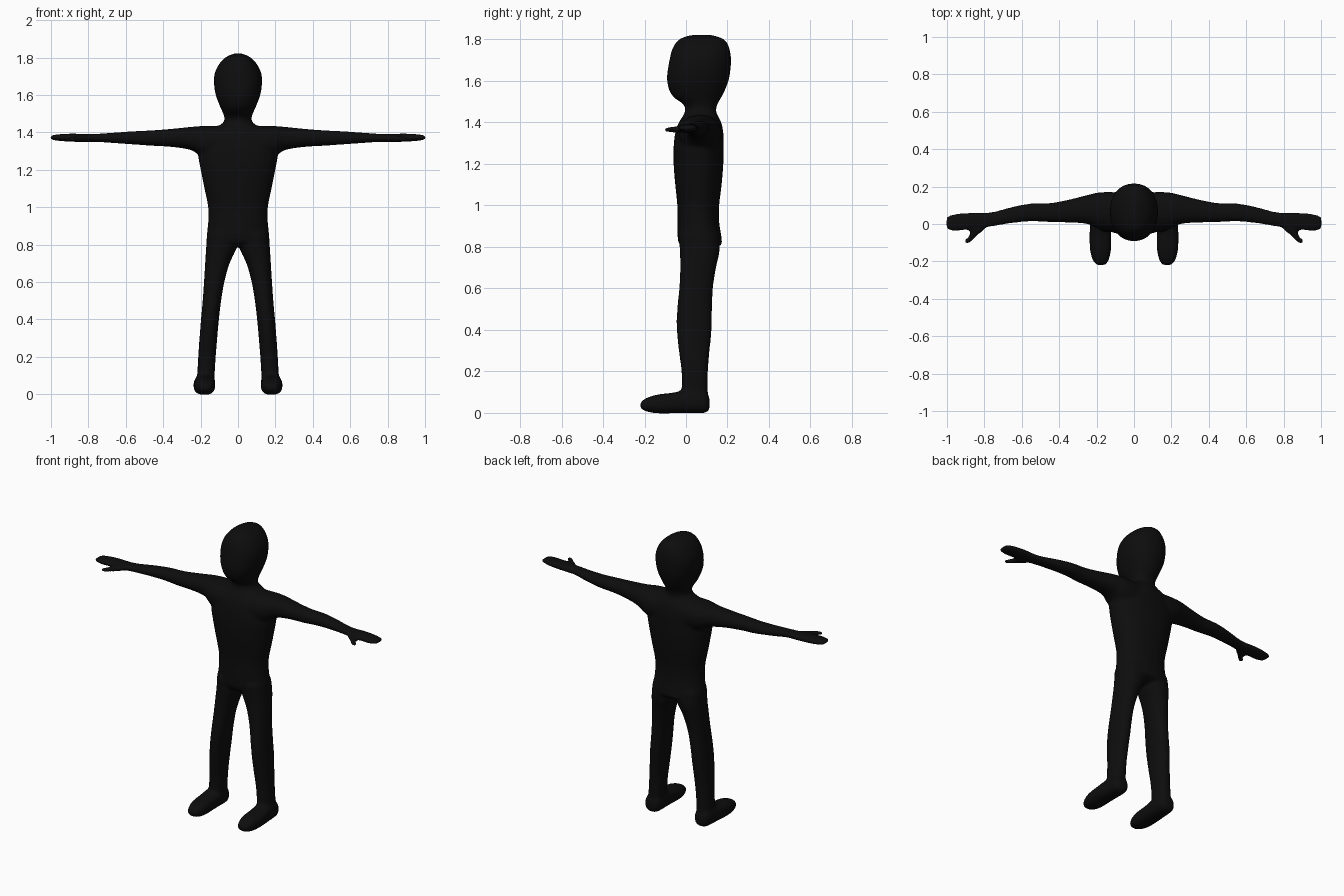
import bpy, bmesh, math
from mathutils import Vector

bm = bmesh.new()
SIDES = 28


def refine(rows, steps=4):
    """Catmull-Rom interpolation between the given sections."""
    out = []
    for i in range(len(rows) - 1):
        p = [rows[max(i - 1, 0)], rows[i], rows[i + 1], rows[min(i + 2, len(rows) - 1)]]
        for s in range(steps):
            t = s / steps
            out.append([0.5 * (2 * b + (c - a) * t + (2 * a - 5 * b + 4 * c - d) * t * t
                               + (3 * b - a - 3 * c + d) * t ** 3) for a, b, c, d in zip(*p)])
    return out + [list(rows[-1])]


def loft(rows, place, side=1, power=2.2):
    """Closed skin through sections (station, u min, u max, v min, v max)."""
    rings = []
    for s, u0, u1, v0, v1 in refine(rows):
        ring = []
        for k in range(SIDES):
            a = 2 * math.pi * k / SIDES
            c, n = math.cos(a), math.sin(a)
            u = (u0 + u1) / 2 + (u1 - u0) / 2 * math.copysign(abs(c) ** (2 / power), c)
            v = (v0 + v1) / 2 + (v1 - v0) / 2 * math.copysign(abs(n) ** (2 / power), n)
            p = Vector(place(s, u, v))
            p.x *= side
            ring.append(bm.verts.new(p))
        rings.append(ring)
    for r, q in zip(rings, rings[1:]):
        for k in range(SIDES):
            j = (k + 1) % SIDES
            bm.faces.new((r[k], r[j], q[j], q[k]))
    bm.faces.new(rings[0][::-1])
    bm.faces.new(rings[-1])


def upright(s, u, v):
    return (u, v, s)


def sideways(s, u, v):
    return (s, u, v)


def forward(s, u, v):
    return (u, s, v)


# Head and neck: height, half width, front, back
head = [(1.40, .09, -.01, .15), (1.45, .074, -.005, .145), (1.485, .074, -.01, .15),
        (1.52, .088, -.058, .17), (1.56, .105, -.083, .19), (1.62, .124, -.092, .21),
        (1.70, .128, -.08, .217), (1.755, .108, -.066, .21), (1.795, .075, -.04, .19),
        (1.815, .04, .0, .15), (1.823, .015, .04, .11)]
loft([(z, -w, w, f, b) for z, w, f, b in head], upright)

# Torso
torso = [(.79, .13, .0, .13), (.81, .165, -.03, .17), (.84, .168, -.04, .172), (.92, .16, -.041, .16),
         (1.0, .16, -.042, .16), (1.1, .18, -.052, .172), (1.2, .20, -.06, .18),
         (1.28, .213, -.06, .181), (1.35, .20, -.052, .18), (1.40, .16, -.035, .17),
         (1.43, .11, -.015, .155), (1.46, .07, .0, .14)]
loft([(z, -w, w, f, b) for z, w, f, b in torso], upright)

arm = [(.08, -.04, .17, 1.26, 1.435), (.18, -.03, .17, 1.265, 1.435), (.25, .0, .155, 1.305, 1.43),
       (.35, .008, .13, 1.322, 1.42), (.45, .01, .112, 1.328, 1.412), (.55, .014, .11, 1.335, 1.407),
       (.65, .005, .092, 1.342, 1.40), (.75, -.012, .066, 1.349, 1.393), (.81, -.022, .062, 1.349, 1.391),
       (.88, -.03, .061, 1.35, 1.394), (.95, -.038, .055, 1.354, 1.391),
       (.99, -.034, .046, 1.36, 1.386), (1.004, -.022, .035, 1.364, 1.381)]
thumb = [(.0, .78, .85, 1.35, 1.385), (-.03, .80, .876, 1.35, 1.385), (-.06, .835, .88, 1.35, 1.38),
         (-.085, .86, .905, 1.352, 1.378), (-.104, .88, .908, 1.356, 1.374)]
leg = [(.06, .125, .218, -.015, .105), (.1, .125, .218, -.02, .106), (.2, .119, .213, -.022, .106),
       (.3, .111, .206, -.035, .114), (.4, .102, .198, -.045, .124), (.5, .09, .189, -.043, .126),
       (.6, .073, .182, -.033, .13), (.7, .045, .176, -.028, .145), (.78, .008, .171, -.03, .162),
       (.86, -.01, .165, -.035, .16)]
foot = [(-.22, .155, .20, .022, .05), (-.195, .136, .22, .008, .07), (-.14, .123, .235, -.002, .088),
        (-.06, .122, .238, -.002, .098), (.0, .122, .234, -.002, .11), (.06, .122, .23, -.002, .11),
        (.098, .13, .222, .002, .10), (.114, .15, .20, .02, .07)]
for side in (1, -1):
    loft(arm, sideways, side)
    loft(thumb, forward, side)
    loft(leg, upright, side)
    loft(foot, forward, side, 2.5)

bmesh.ops.recalc_face_normals(bm, faces=bm.faces)
mesh = bpy.data.meshes.new("body")
bm.to_mesh(mesh)
bm.free()
body = bpy.data.objects.new("body", mesh)
bpy.context.collection.objects.link(body)

black = bpy.data.materials.new("matte black")
black.diffuse_color = (.004, .004, .004, 1)
mesh.materials.append(black)

# Fuse the limbs into one continuous skin and soften the joins
fuse = body.modifiers.new("fuse", 'REMESH')
fuse.mode = 'VOXEL'
fuse.voxel_size = .009
fuse.use_smooth_shade = True
soften = body.modifiers.new("soften", 'SMOOTH')
soften.factor = .5
soften.iterations = 8
